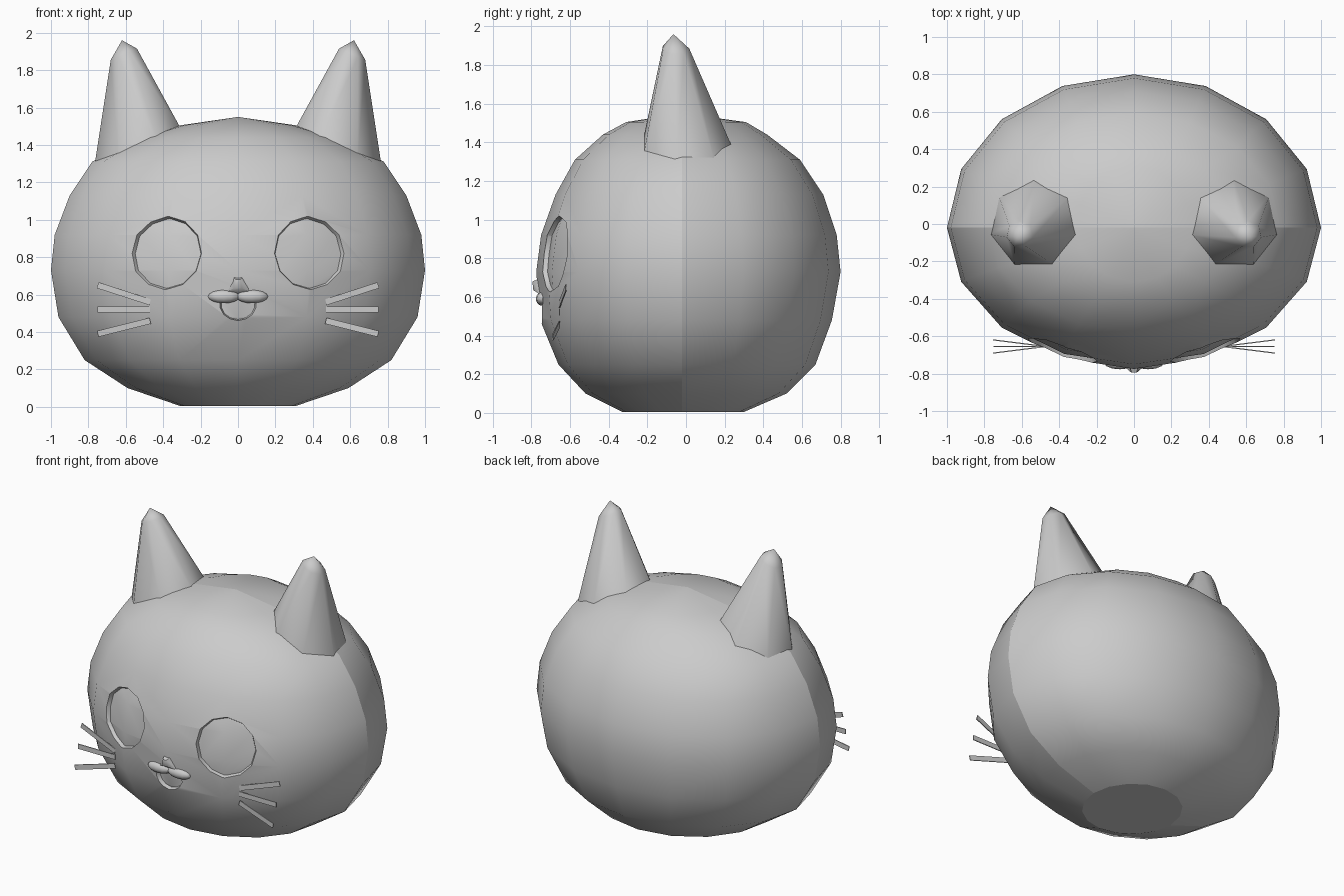
import bpy, bmesh
from math import sin, cos, pi, atan2, radians
from mathutils import Vector, Matrix

cube = bpy.data.objects.get("Cube")
if cube:
    bpy.data.objects.remove(cube, do_unlink=True)

grey = bpy.data.materials.new("plain grey")
grey.use_nodes = True
colour = (0.6, 0.6, 0.6, 1)
grey.diffuse_color = colour
grey.node_tree.nodes["Principled BSDF"].inputs["Base Color"].default_value = colour

SEAM = -0.02   # depth of the seam between front and back halves
SIDES = 16


def make(name, bm):
    bmesh.ops.recalc_face_normals(bm, faces=bm.faces)
    mesh = bpy.data.meshes.new(name)
    bm.to_mesh(mesh)
    bm.free()
    mesh.materials.append(grey)
    obj = bpy.data.objects.new(name, mesh)
    bpy.context.collection.objects.link(obj)
    return obj


def smooth(obj, angle):
    bpy.ops.object.select_all(action='DESELECT')
    obj.select_set(True)
    bpy.context.view_layer.objects.active = obj
    bpy.ops.object.shade_smooth_by_angle(angle=radians(angle))


def loft(bm, rings, tip=None):
    """Skin rings of points, cap the first, close the last on a tip or cap."""
    loops = [[bm.verts.new(p) for p in ring] for ring in rings]
    n = len(loops[0])
    for a, b in zip(loops, loops[1:]):
        for i in range(n):
            j = (i + 1) % n
            bm.faces.new((a[i], a[j], b[j], b[i]))
    bm.faces.new(loops[0][::-1])
    if tip is None:
        bm.faces.new(loops[-1])
    else:
        top = bm.verts.new(tip)
        for i in range(n):
            bm.faces.new((loops[-1][i], loops[-1][(i + 1) % n], top))


def cut(obj, tool):
    mod = obj.modifiers.new("cut", 'BOOLEAN')
    mod.operation = 'DIFFERENCE'
    mod.solver = 'EXACT'
    mod.object = tool
    bpy.ops.object.select_all(action='DESELECT')
    bpy.context.view_layer.objects.active = obj
    obj.select_set(True)
    bpy.ops.object.modifier_apply(modifier=mod.name)
    bpy.data.objects.remove(tool, do_unlink=True)


# Head profile: height, half width, front depth, back depth
PROFILE = [(0.005, .31, .31, .32), (.10, .59, .50, .54), (.25, .82, .64, .69),
           (.48, .96, .735, .775), (.73, 1, .755, .82), (.92, .98, .73, .80),
           (1.13, .90, .655, .73), (1.31, .78, .555, .61), (1.44, .54, .41, .44),
           (1.505, .31, .29, .33)]


def head_mesh(name, inset=0.0):
    rings = []
    for z, rx, front, back in PROFILE:
        ring = []
        for i in range(SIDES):
            a = 2 * pi * i / SIDES
            depth = back if sin(a) > 0 else front
            ring.append(((rx - inset) * cos(a), SEAM + (depth - inset) * sin(a), z))
        rings.append(ring)
    bm = bmesh.new()
    loft(bm, rings, (0, SEAM, 1.55))
    bm.verts.ensure_lookup_table()
    bm.verts[0].co.z = bm.verts[0].co.z
    return make(name, bm)


def recess(centre, direction, r_in, r_out, sides, squash=1.0, inset=0.025):
    """Tapered cutter whose floor follows the head surface."""
    bm = bmesh.new()
    bmesh.ops.create_cone(bm, cap_ends=True, segments=sides,
                          radius1=r_in, radius2=r_out, depth=0.24)
    bmesh.ops.scale(bm, vec=(1, squash, 1), verts=bm.verts)
    turn = Vector(direction).to_track_quat('Z', 'Y').to_matrix().to_4x4()
    bmesh.ops.transform(bm, matrix=Matrix.Translation(centre) @ turn, verts=bm.verts)
    tool = make("recess_cutter", bm)
    tool.hide_render = True
    cut(tool, head_mesh("inner_cutter", inset))
    return tool


# Head with sunken eyes and mouth
head = head_mesh("head")
for side in (-1, 1):
    cut(head, recess((side * .39, -.70, .825), (side * .32, -1, .14), .155, .26, 12))
cut(head, recess((0, -.75, .55), (0, -1, 0), .07, .13, 14, .9, .03))
smooth(head, 35)
for edge in head.data.edges:
    a, b = (head.data.vertices[i].co for i in edge.vertices)
    on_seam = abs(a.y - SEAM) < 1e-4 and abs(b.y - SEAM) < 1e-4 and abs(a.z - b.z) > .01
    if on_seam or max(a.z, b.z) < .02:
        edge.use_edge_sharp = True

# Ears: seven-sided cones leaning outward with blunt tips
for side, word in ((1, "left"), (-1, "right")):
    rings = []
    for cx, cy, cz, r in ((.53, 0, 1.35, .25), (.61, -.055, 1.885, .072)):
        ring = []
        for i in range(7):
            a = pi / 2 + 2 * pi * i / 7
            dx = r * cos(a)
            ring.append((side * (cx + dx), cy + r * sin(a), cz - .42 * dx))
        rings.append(ring)
    bm = bmesh.new()
    loft(bm, rings, (side * .62, -.065, 1.96))
    smooth(make(word + "_ear", bm), 60)

# Whiskers: three thin bars on each cheek
WHISKERS = (("upper", .56, .65, -.62), ("middle", .52, .52, -.655), ("lower", .46, .39, -.69))
for side, word in ((1, "left"), (-1, "right")):
    for label, z0, z1, y1 in WHISKERS:
        start, end = Vector((.47, -.655, z0)), Vector((.75, y1, z1))
        span = end - start
        bm = bmesh.new()
        bmesh.ops.create_cube(bm, size=1)
        bmesh.ops.scale(bm, vec=(span.length, .006, .033), verts=bm.verts)
        turn = (Matrix.Rotation(atan2(span.y, span.x), 4, 'Z')
                @ Matrix.Rotation(-atan2(span.z, span.x), 4, 'Y'))
        place = Matrix.Translation((start + end) / 2) @ turn
        bmesh.ops.transform(bm, matrix=Matrix.Scale(side, 4, (1, 0, 0)) @ place, verts=bm.verts)
        make(f"{word}_{label}_whisker", bm)


# Muzzle: two lip bumps and a small nose
def bump(name, centre, size, tilt=0.0):
    bm = bmesh.new()
    bmesh.ops.create_uvsphere(bm, u_segments=12, v_segments=8, radius=1)
    bmesh.ops.scale(bm, vec=size, verts=bm.verts)
    bmesh.ops.rotate(bm, matrix=Matrix.Rotation(tilt, 3, 'Y'), verts=bm.verts)
    bmesh.ops.translate(bm, vec=centre, verts=bm.verts)
    smooth(make(name, bm), 60)


for side, word in ((1, "left"), (-1, "right")):
    bump(word + "_lip", (side * .075, -.742, .59), (.085, .035, .036))

bm = bmesh.new()
base = [(-.085, -.735, .60), (.085, -.735, .60), (.03, -.745, .70), (-.03, -.745, .70)]
tip_ring = [(-.02, -.79, .635), (.02, -.79, .635), (.012, -.795, .68), (-.012, -.795, .68)]
loft(bm, [base, tip_ring])
smooth(make("nose", bm), 60)
